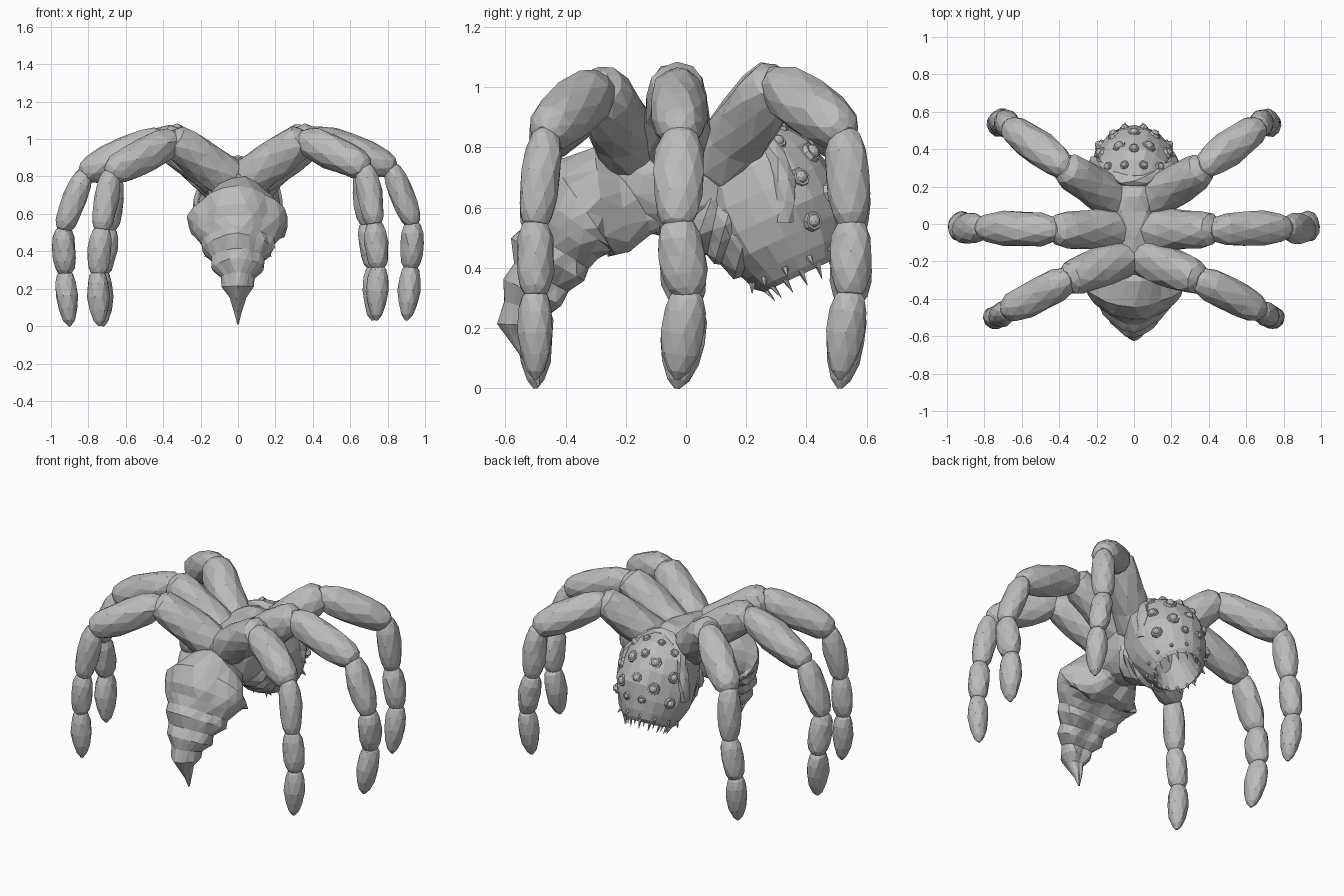
import bpy, bmesh, math, random
from mathutils import Vector, Matrix

random.seed(4)
if "Cube" in bpy.data.objects:
    bpy.data.objects.remove(bpy.data.objects["Cube"])

stone = bpy.data.materials.new("stone_grey")
stone.use_nodes = True
GREY = (0.5, 0.5, 0.5, 1)
stone.diffuse_color = GREY
stone.node_tree.nodes["Principled BSDF"].inputs["Base Color"].default_value = GREY
X, Y = Vector((1, 0, 0)), Vector((0, 1, 0))


def finish(name, bm):
    bmesh.ops.recalc_face_normals(bm, faces=bm.faces)
    mesh = bpy.data.meshes.new(name)
    bm.to_mesh(mesh)
    bm.free()
    mesh.materials.append(stone)
    ob = bpy.data.objects.new(name, mesh)
    bpy.context.collection.objects.link(ob)


def loft(bm, rows, sides, side=X, rough=0.06, shape=None):
    """Skin faceted rings; each row is (centre, half width, half depth)."""
    rings = []
    for i, (c, rx, r) in enumerate(rows):
        t = (rows[min(i + 1, len(rows) - 1)][0] - rows[max(i - 1, 0)][0]).normalized()
        up = side.cross(t).normalized()
        across = t.cross(up)
        ring = []
        for k in range(sides):
            a = math.tau * (k + 0.5 * (i % 2)) / sides
            m = random.uniform(1 - rough, 1 + rough) * (shape(a) if shape else 1)
            ring.append(bm.verts.new(c + m * (across * rx * math.cos(a) + up * r * math.sin(a))))
        rings.append(ring)
    # staggered rings joined by triangles
    for i, (a, b) in enumerate(zip(rings, rings[1:])):
        for k in range(sides):
            n = (k + 1) % sides
            if i % 2 == 0:
                bm.faces.new((a[k], a[n], b[k]))
                bm.faces.new((a[n], b[n], b[k]))
            else:
                bm.faces.new((a[k], b[n], b[k]))
                bm.faces.new((a[k], a[n], b[n]))
    bm.faces.new(rings[0])
    bm.faces.new(rings[-1])


def body(name, rows, sides, rough=0.04, shape=None):
    bm = bmesh.new()
    loft(bm, [(Vector((0, y, z)), w, d) for y, z, w, d in rows], sides, rough=rough, shape=shape)
    finish(name, bm)


# Section of the abdomen: keel along the back, groove along the belly
def keeled(a):
    s, diagonal = math.sin(a), math.sin(2 * a) ** 2
    if s < 0:
        return 1 - 0.12 * diagonal + 0.05 * s ** 8
    return 1 + 0.1 * diagonal - 0.25 * s ** 6


# Curled, ringed abdomen ending in a stinger
body("abdomen", [
    (-.06, .63, .11, .12), (-.14, .62, .13, .13), (-.21, .60, .18, .18), (-.28, .60, .23, .195),
    (-.33, .585, .275, .2), (-.36, .545, .26, .18), (-.39, .505, .24, .15), (-.42, .46, .19, .135),
    (-.445, .42, .19, .145), (-.475, .365, .14, .11), (-.50, .315, .14, .115), (-.52, .265, .09, .085),
    (-.53, .21, .085, .09), (-.525, .155, .045, .05), (-.50, .08, .022, .024), (-.49, .01, .004, .004)],
    20, shape=keeled)

# High rounded thorax joining all the hips, and the ringed neck
body("thorax", [
    (-.27, .75, .05, .06), (-.22, .75, .12, .12), (-.14, .71, .16, .185), (-.04, .695, .17, .2),
    (.06, .69, .17, .21), (.13, .69, .16, .215), (.19, .68, .15, .2), (.26, .66, .1, .13)], 16)
body("neck", [
    (.03, .61, .13, .14), (.07, .59, .17, .15), (.10, .585, .155, .15), (.14, .575, .19, .175),
    (.17, .565, .175, .17), (.21, .55, .2, .195), (.26, .54, .15, .16)], 16)

# Head: a cup whose wide mouth opens forwards and down
CENTRE, AXIS = Vector((0, .275, .62)), Vector((0, .42, -.91)).normalized()
FRONT = X.cross(AXIS)
PROFILE = [(-.27, .02), (-.25, .10), (-.20, .165), (-.13, .205), (-.04, .225), (.05, .23),
           (.13, .215), (.20, .185), (.245, .16), (.265, .14), (.22, .12), (.12, .105), (.0, .05)]
bm = bmesh.new()
rings = []
for t, r in PROFILE:
    ring = []
    for k in range(20):
        a = math.tau * k / 20
        m = r * random.uniform(.96, 1.04)
        ring.append(bm.verts.new(CENTRE + AXIS * t + m * (X * math.cos(a) + FRONT * math.sin(a))))
    rings.append(ring)
for a, b in zip(rings, rings[1:]):
    for k in range(20):
        n = (k + 1) % 20
        bm.faces.new((a[k], a[n], b[n], b[k]))
bm.faces.new(rings[0])
bm.faces.new(rings[-1])
finish("head", bm)


def on_head(angle, t):
    """Point and outward direction on the head; angle 0 is the face centre."""
    for (t0, r0), (t1, r1) in zip(PROFILE, PROFILE[1:]):
        if t0 <= t <= t1:
            break
    slope = (r1 - r0) / (t1 - t0)
    d = X * math.sin(angle) + FRONT * math.cos(angle)
    return CENTRE + AXIS * t + d * (r0 + slope * (t - t0)), (d - AXIS * slope).normalized()


def aim(p, d):
    return Matrix.Translation(p) @ d.to_track_quat('Z', 'Y').to_matrix().to_4x4()


# Beady eyes, each in a low raised socket
bm = bmesh.new()
eyes = [(0, .02, .032), (0, -.13, .026)]
for s in (-1, 1):
    eyes += [(s * a, t, r) for a, t, r in
             ((.38, -.09, .034), (.5, .06, .032), (.95, -.03, .03), (.9, -.17, .026),
              (1.05, .12, .03), (.25, .14, .022), (.35, -.21, .022))]
for angle, t, r in eyes:
    p, n = on_head(angle, t)
    bmesh.ops.create_cone(bm, cap_ends=True, segments=8, radius1=r * 1.25, radius2=r,
                          depth=r * .7, matrix=aim(p - n * r * .15, n))
    bmesh.ops.create_icosphere(bm, subdivisions=2, radius=r * .75, matrix=Matrix.Translation(p))
finish("eyes", bm)

# Teeth round the mouth and a row of spikes above the lip
bm = bmesh.new()
for count, t, r, length, lean in ((14, .255, .138, .06, -.3), (12, .225, .17, .035, .5)):
    for k in range(count):
        a = math.tau * (k + .5) / count
        out = X * math.sin(a) + FRONT * math.cos(a)
        d = (AXIS + out * lean).normalized()
        p = CENTRE + AXIS * t + out * r + d * length * .4
        bmesh.ops.create_cone(bm, cap_ends=True, segments=5, radius1=.012, radius2=.001,
                              depth=length, matrix=aim(p, d))
finish("teeth", bm)

# Rough collar arching over the back of the head
bm = bmesh.new()
arc = [math.radians(a) for a in range(-105, 106, 15)]
loft(bm, [(Vector((.215 * math.sin(a), .23 + .1 * math.sin(a) ** 2, .62 + .26 * math.cos(a))), .035, .03)
          for a in arc], 6, Y, .2)
finish("head_collar", bm)

# Six jointed legs made of faceted spindles
SPINDLE = ((-.06, .35), (.03, .7), (.2, .93), (.45, 1), (.7, .97), (.9, .82), (1, .62), (1.05, .3))
HIP = ((-.1, .8), (.1, 1), (.35, 1), (.6, .97), (.85, .9), (1, .78), (1.07, .42))
FOOT = ((-.06, .4), (.04, .75), (.2, .95), (.45, 1), (.7, .82), (.9, .5), (1, .12))
RADII = (.11, .095, .067, .063, .06)
# each leg: how broad its lower joints are along y, then its joints from hip to toe
LEGS = {
    "front": (1.1, (.06, .10, .73), (.36, .295, 1.015), (.67, .525, .82), (.69, .55, .52), (.73, .545, .285), (.72, .51, 0)),
    "middle": (1.25, (.05, -.03, .76), (.41, -.03, 1.01), (.82, -.02, .82), (.935, -.03, .52), (.925, .005, .285), (.9, -.03, 0)),
    "rear": (1, (.03, -.17, .77), (.34, -.29, 1.0), (.68, -.465, .82), (.73, -.5, .52), (.75, -.5, .285), (.74, -.5, 0)),
}
for place, (broad, *joints) in LEGS.items():
    for label, s in (("left", 1), ("right", -1)):
        bm = bmesh.new()
        # the left feet stand slightly higher
        pts = [Vector((x * s, y, z + (.03 if s > 0 and i > 1 else 0))) for i, (x, y, z) in enumerate(joints)]
        for i, (a, b) in enumerate(zip(pts, pts[1:])):
            shape = HIP if i == 0 else FOOT if i == 4 else SPINDLE
            wide = RADII[i] * (broad if i > 1 else 1)
            loft(bm, [(a.lerp(b, t), wide * m, RADII[i] * m) for t, m in shape], 10, Y)
        finish(f"{place}_{label}_leg", bm)
